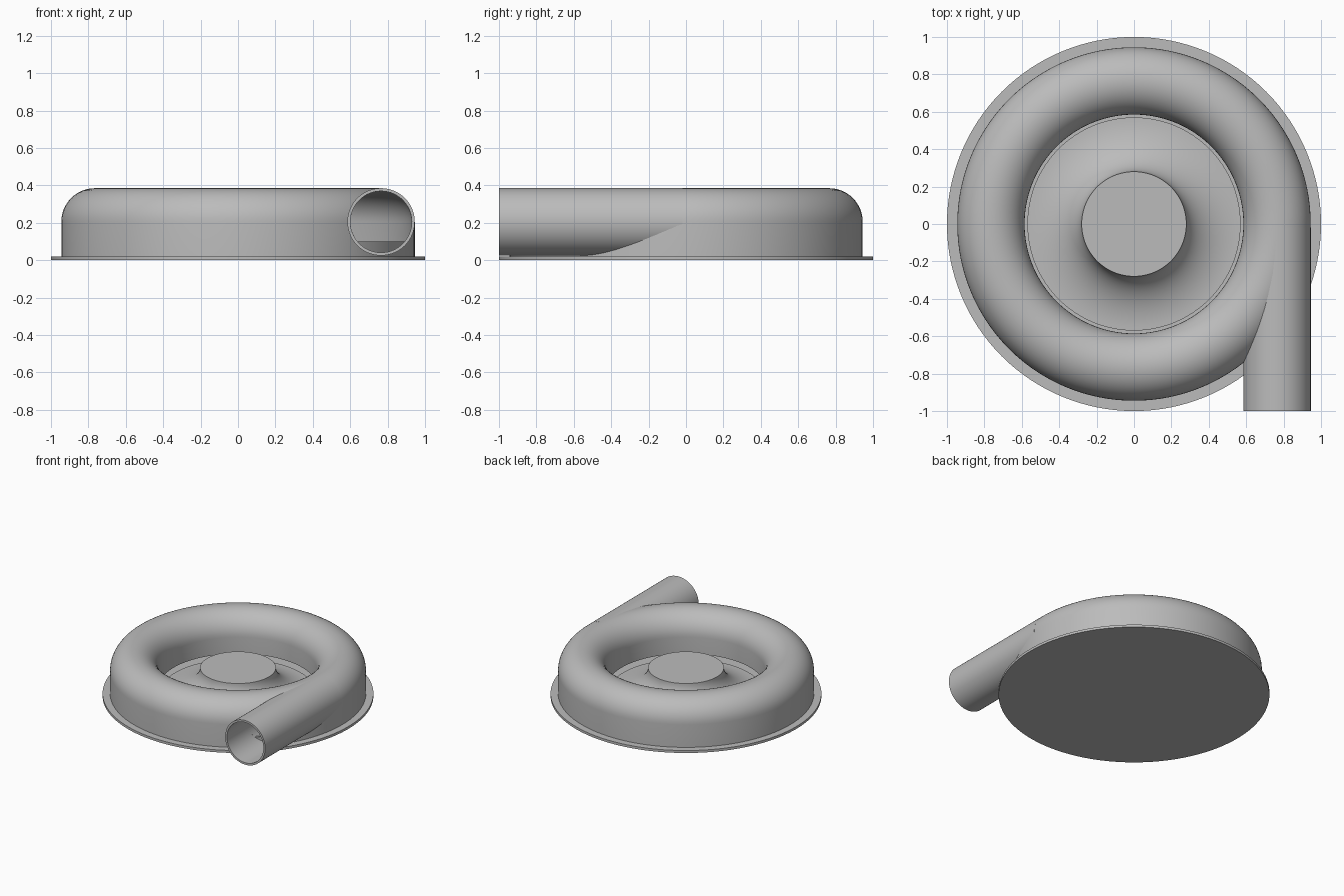
import bpy
import bmesh
from math import sin, cos, pi, radians
from mathutils import Matrix, Vector

if "Cube" in bpy.data.objects:
    bpy.data.objects.remove(bpy.data.objects["Cube"])

MAJOR, TUBE, MID_Z = 0.765, 0.18, 0.205   # volute ring
WALL, PLATE_TOP, LIP_Z = 0.016, 0.02, 0.07
SEGMENTS = 128

grey = bpy.data.materials.new("cast grey")
grey.use_nodes = True
colour = (0.5, 0.5, 0.5, 1)
grey.diffuse_color = colour
grey.node_tree.nodes["Principled BSDF"].inputs["Base Color"].default_value = colour


def finish(name, bm, smooth=True):
    bmesh.ops.remove_doubles(bm, verts=bm.verts, dist=1e-5)
    bmesh.ops.recalc_face_normals(bm, faces=bm.faces)
    mesh = bpy.data.meshes.new(name)
    bm.to_mesh(mesh)
    bm.free()
    mesh.materials.append(grey)
    obj = bpy.data.objects.new(name, mesh)
    bpy.context.collection.objects.link(obj)
    if smooth:
        shade(obj)
    return obj


def shade(obj):
    bpy.ops.object.select_all(action="DESELECT")
    obj.select_set(True)
    bpy.context.view_layer.objects.active = obj
    bpy.ops.object.shade_smooth_by_angle(angle=radians(30))


def lathe(name, profile, closed=False, matrix=Matrix(), smooth=True):
    """Spin an (r, z) profile about the z axis, then place it."""
    bm = bmesh.new()
    verts = [bm.verts.new((r, 0, z)) for r, z in profile]
    edges = [bm.edges.new(pair) for pair in zip(verts, verts[1:])]
    if closed:
        edges.append(bm.edges.new((verts[-1], verts[0])))
    bmesh.ops.spin(bm, geom=verts + edges, cent=(0, 0, 0), axis=(0, 0, 1),
                   angle=2 * pi, steps=SEGMENTS, use_merge=True)
    bm.transform(matrix)
    return finish(name, bm, smooth)


def arch(radius, steps=24):
    """Half circle over the volute ring, from outside to inside."""
    return [(MAJOR + radius * cos(pi * i / steps), MID_Z + radius * sin(pi * i / steps))
            for i in range(steps + 1)]


# Round base plate
lathe("base_plate", [(0, 0), (1, 0), (1, PLATE_TOP), (0, PLATE_TOP)])

# Volute casing: arched shell with a tall outer wall and a short inner lip
outer, inner = arch(TUBE), arch(TUBE - WALL)
profile = ([(outer[0][0], PLATE_TOP)] + outer + [(outer[-1][0], LIP_Z), (inner[-1][0], LIP_Z)]
           + inner[::-1] + [(inner[0][0], PLATE_TOP)])
casing = lathe("volute_casing", profile, closed=True)

# Outlet pipe, tangent to the ring and open at the front
lay_down = Matrix.Translation((MAJOR, -1, MID_Z)) @ Matrix.Rotation(-pi / 2, 4, "X")
bore = TUBE - WALL
length = 0.98
lathe("outlet_pipe", [(bore, 0), (TUBE, 0), (TUBE, length), (bore, length)],
      closed=True, matrix=lay_down)

# Bore cutter, flat-bottomed so a low sill of casing wall remains
bm = bmesh.new()
bmesh.ops.create_cone(bm, cap_ends=True, segments=64, radius1=bore, radius2=bore, depth=1.1)
bm.transform(Matrix.Translation((MAJOR, -0.6, MID_Z)) @ Matrix.Rotation(pi / 2, 4, "X"))
cut = bmesh.ops.bisect_plane(bm, geom=bm.verts[:] + bm.edges[:] + bm.faces[:],
                             plane_co=Vector((0, 0, 0.1)), plane_no=Vector((0, 0, -1)),
                             clear_outer=True)
bmesh.ops.holes_fill(bm, edges=[e for e in bm.edges if e.is_boundary])
cutter = finish("bore_cutter", bm, smooth=False)
cutter.hide_render = True
opening = casing.modifiers.new("outlet opening", "BOOLEAN")
opening.operation = "DIFFERENCE"
opening.solver = "EXACT"
opening.object = cutter
bpy.ops.object.select_all(action="DESELECT")
casing.select_set(True)
bpy.context.view_layer.objects.active = casing
bpy.ops.object.modifier_apply(modifier=opening.name)
bpy.data.objects.remove(cutter)
shade(casing)

# Rotor disc flaring up into a flat-topped hub
flare = [(0.57 - 0.29 * sin(pi / 2 * i / 20), 0.035 + 0.195 * (1 - cos(pi / 2 * i / 20)))
         for i in range(21)]
lathe("rotor_hub", [(0.57, PLATE_TOP)] + flare + [(0, 0.23)])
